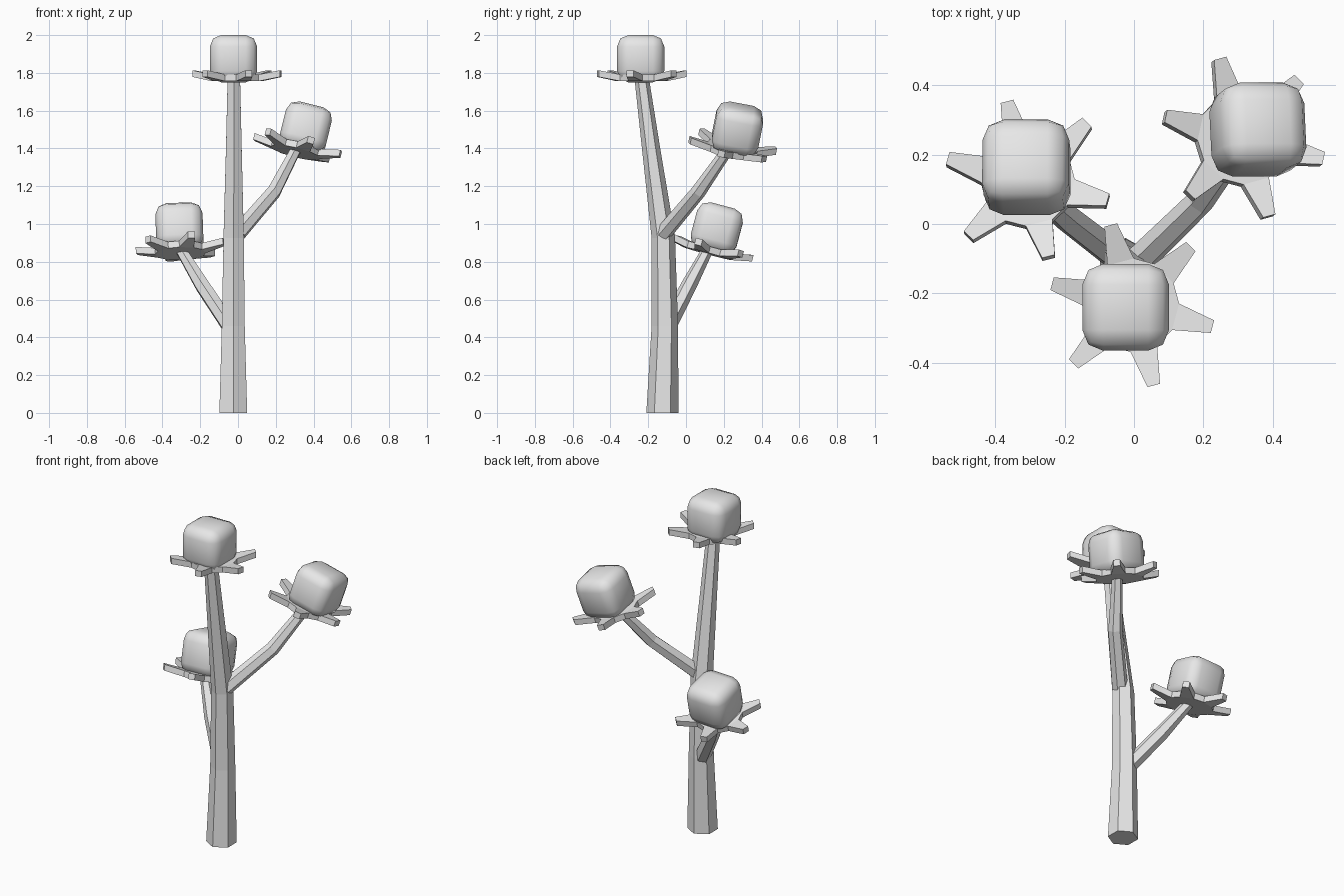
import bpy, bmesh
from math import radians, cos, sin
from mathutils import Vector, Euler, Matrix

cube = bpy.data.objects.get("Cube")
if cube:
    bpy.data.objects.remove(cube, do_unlink=True)

# Single grey material
grey = bpy.data.materials.new("light_grey")
grey.use_nodes = True
grey.diffuse_color = (0.8, 0.8, 0.8, 1)
grey.node_tree.nodes["Principled BSDF"].inputs["Base Color"].default_value = (0.8, 0.8, 0.8, 1)


def finish(bm, name, smooth=False):
    bmesh.ops.recalc_face_normals(bm, faces=bm.faces)
    for f in bm.faces:
        f.smooth = smooth
    mesh = bpy.data.meshes.new(name)
    bm.to_mesh(mesh)
    bm.free()
    mesh.materials.append(grey)
    obj = bpy.data.objects.new(name, mesh)
    bpy.context.collection.objects.link(obj)
    return obj


def stalk(name, path, sides=6):
    """Tapered tube through (x, y, z, radius) stations."""
    bm = bmesh.new()
    points = [Vector(p[:3]) for p in path]
    rings = []
    for i, p in enumerate(points):
        tangent = points[min(i + 1, len(points) - 1)] - points[max(i - 1, 0)]
        turn = Vector((0, 0, 1)).rotation_difference(tangent)
        if i == 0 and p.z == 0:
            turn.identity()
        ring = []
        for k in range(sides):
            a = radians(90 + 360 * k / sides)
            ring.append(bm.verts.new(p + turn @ (Vector((cos(a), sin(a), 0)) * path[i][3])))
        rings.append(ring)
    for low, high in zip(rings, rings[1:]):
        for k in range(sides):
            n = (k + 1) % sides
            bm.faces.new((low[k], low[n], high[n], high[k]))
    bm.faces.new(rings[0])
    bm.faces.new(rings[-1])
    return finish(bm, name)


def petal_ring(name, centre, tilt, petals=6, thick=0.035):
    """Star-shaped plate with six tapered, slightly raised petals."""
    bm = bmesh.new()

    def corner(radius, angle, z):
        a = radians(angle)
        return bm.verts.new((radius * cos(a), radius * sin(a), z))

    layers = []
    for z in (-thick / 2, thick / 2):
        inner, outer = [], []
        for k in range(petals):
            a = 45 + 360 * k / petals
            inner += [corner(0.135, a - 17, z), corner(0.135, a + 17, z)]
            outer += [corner(0.24, a - 4.5, z + 0.022), corner(0.24, a + 4.5, z + 0.022)]
        bm.faces.new(inner)
        for k in range(0, 2 * petals, 2):
            bm.faces.new((inner[k], outer[k], outer[k + 1], inner[k + 1]))
        layers.append((inner, outer))
    (li, lo), (ui, uo) = layers
    for k in range(0, 2 * petals, 2):
        n = (k + 2) % (2 * petals)
        for a, b, c, d in ((li[k], lo[k], uo[k], ui[k]),
                           (lo[k], lo[k + 1], uo[k + 1], uo[k]),
                           (lo[k + 1], li[k + 1], ui[k + 1], uo[k + 1]),
                           (li[k + 1], li[n], ui[n], ui[k + 1])):
            bm.faces.new((a, b, c, d))
    bm.transform(Matrix.Translation(centre) @ tilt)
    return finish(bm, name)


def bud(name, centre, tilt, size=0.25):
    """Rounded, softly shaded block."""
    bm = bmesh.new()
    bmesh.ops.create_cube(bm, size=size)
    bmesh.ops.bevel(bm, geom=bm.edges[:], offset=0.06, segments=2,
                    profile=0.5, affect='EDGES')
    bm.transform(Matrix.Translation(centre) @ tilt)
    return finish(bm, name, smooth=True)


# Trunk and two branches
stalk("trunk", [(-0.025, -0.125, 0, 0.085), (-0.025, -0.112, 0.46, 0.07),
                (-0.023, -0.12, 0.93, 0.062), (-0.022, -0.185, 1.4, 0.048),
                (-0.022, -0.235, 1.775, 0.038)])
stalk("right_branch", [(-0.04, -0.1, 0.45, 0.045), (-0.19, 0.015, 0.675, 0.042),
                       (-0.305, 0.115, 0.865, 0.03)])
stalk("left_branch", [(0.0, -0.12, 0.95, 0.045), (0.19, 0.065, 1.17, 0.04),
                      (0.31, 0.225, 1.4, 0.03)])

# Flowers: plate centre, bud centre, tilt in degrees about x and y
flowers = {
    "top": ((-0.005, -0.234, 1.774), (-0.024, -0.24, 1.875), (0, 0)),
    "right": ((-0.305, 0.12, 0.86), (-0.31, 0.163, 0.975), (-15, -2)),
    "left": ((0.31, 0.243, 1.395), (0.357, 0.272, 1.502), (-11, 14)),
}
for side, (plate, block, (rx, ry)) in flowers.items():
    tilt = Euler((radians(rx), radians(ry), 0)).to_matrix().to_4x4()
    petal_ring(side + "_petals", Vector(plate), tilt)
    bud(side + "_bud", Vector(block), tilt)
